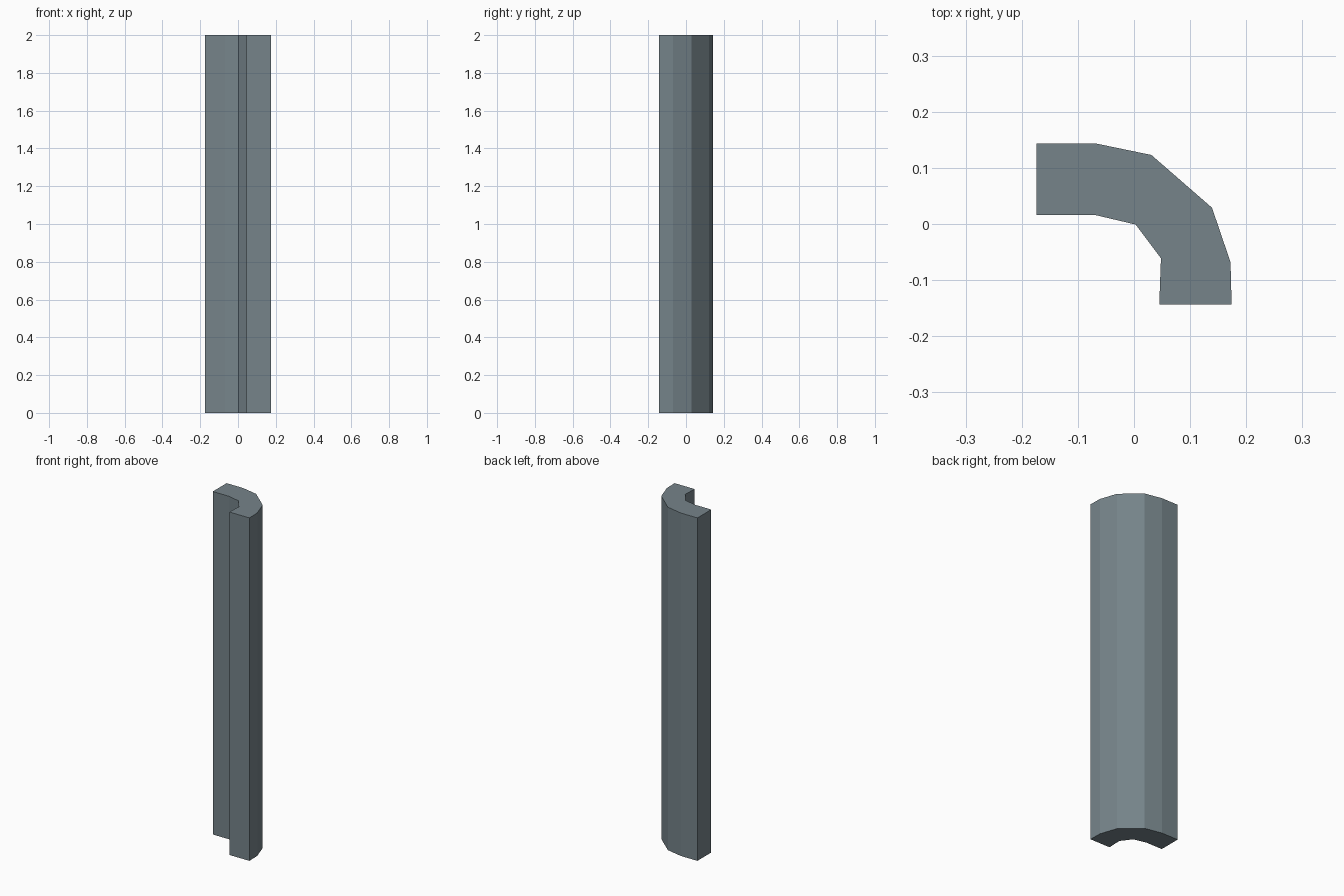
import bpy, bmesh

if "Cube" in bpy.data.objects:
    bpy.data.objects.remove(bpy.data.objects["Cube"])

HEIGHT = 2.0

# Plan of the curved corner moulding: outer bend, then back along the inner bend
outer = [(-0.174, 0.1435), (-0.068, 0.1435), (0.031, 0.123),
         (0.139, 0.029), (0.172, -0.068), (0.174, -0.1435)]
inner = [(0.045, -0.1435), (0.048, -0.061), (0.003, -0.001),
         (-0.069, 0.016), (-0.174, 0.016)]

# Extrude the plan upward into a flat-faced column
bm = bmesh.new()
base = bm.faces.new([bm.verts.new((x, y, 0)) for x, y in outer + inner])
top = bmesh.ops.extrude_face_region(bm, geom=[base], use_keep_orig=True)
bmesh.ops.translate(bm, vec=(0, 0, HEIGHT),
                    verts=[v for v in top["geom"] if isinstance(v, bmesh.types.BMVert)])
bmesh.ops.recalc_face_normals(bm, faces=bm.faces)

mesh = bpy.data.meshes.new("curved_corner_post")
bm.to_mesh(mesh)
bm.free()

# Slate blue-grey surface
slate = bpy.data.materials.new("slate")
slate.diffuse_color = (0.18, 0.23, 0.255, 1)
slate.use_nodes = True
slate.node_tree.nodes["Principled BSDF"].inputs["Base Color"].default_value = slate.diffuse_color
mesh.materials.append(slate)
bpy.context.collection.objects.link(bpy.data.objects.new("curved_corner_post", mesh))
